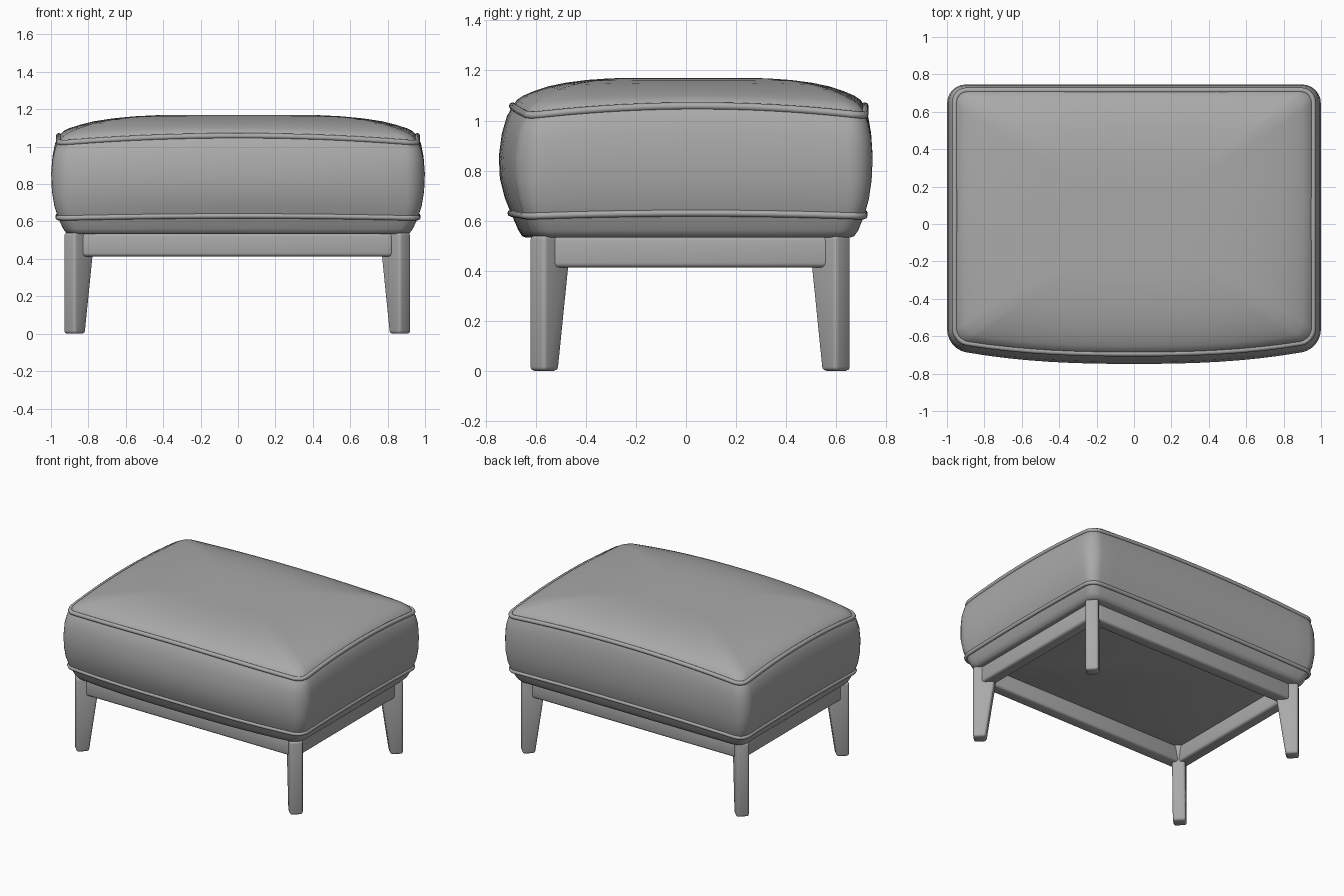
import bpy, bmesh, math
from mathutils import Vector

if "Cube" in bpy.data.objects:
    bpy.data.objects.remove(bpy.data.objects["Cube"])

grey = bpy.data.materials.new("warm_grey")
grey.diffuse_color = (0.40, 0.40, 0.40, 1)
grey.use_nodes = True
grey.node_tree.nodes["Principled BSDF"].inputs["Base Color"].default_value = grey.diffuse_color


def finish(name, bm, angle=40, bevel=0):
    bmesh.ops.recalc_face_normals(bm, faces=bm.faces)
    me = bpy.data.meshes.new(name)
    bm.to_mesh(me)
    bm.free()
    me.materials.append(grey)
    ob = bpy.data.objects.new(name, me)
    bpy.context.collection.objects.link(ob)
    bpy.ops.object.select_all(action='DESELECT')
    ob.select_set(True)
    bpy.context.view_layer.objects.active = ob
    if bevel:
        mod = ob.modifiers.new("round", 'BEVEL')
        mod.width, mod.segments, mod.limit_method = bevel, 3, 'ANGLE'
        bpy.ops.object.modifier_apply(modifier="round")
    bpy.ops.object.shade_smooth_by_angle(angle=math.radians(angle))
    return ob


def outline(z, hx, back, front, bow, r, arch=0.0):
    """Rounded rectangle whose front edge bows out and whose edges arch up."""
    pts = []
    corners = [(hx - r, back - r, 0), (-hx + r, back - r, 90),
               (-hx + r, front + r, 180), (hx - r, front + r, 270)]
    for i, (cx, cy, a0) in enumerate(corners):
        for k in range(7):
            a = math.radians(a0 + 15 * k)
            pts.append((cx + r * math.cos(a), cy + r * math.sin(a)))
        nx, ny, na = corners[(i + 1) % 4]
        p = pts[-1]
        a = math.radians(na)
        q = (nx + r * math.cos(a), ny + r * math.sin(a))
        for k in range(1, 16):
            t = k / 16
            pts.append((p[0] + (q[0] - p[0]) * t, p[1] + (q[1] - p[1]) * t))
    cy, hy = (back + front) / 2, (back - front) / 2
    out = []
    for x, y in pts:
        u, v = min(1, abs(x) / hx), min(1, abs(y - cy) / hy)
        lift = arch * (1 - min(u, v) ** 2)
        if y < cy:
            y -= bow * (1 - u ** 2.5) * v
        out.append(Vector((x, y, z + lift)))
    return out


# Upholstered cushion: stacked outlines, then a domed top
low_seam = outline(0.618, 0.962, 0.712, -0.635, 0.065, 0.07, 0.012)
top_seam = outline(1.018, 0.958, 0.715, -0.625, 0.068, 0.065, 0.040)
rings = [
    outline(0.532, 0.900, 0.655, -0.590, 0.050, 0.07),
    outline(0.538, 0.918, 0.672, -0.603, 0.052, 0.07),
    outline(0.560, 0.935, 0.688, -0.615, 0.055, 0.07, 0.002),
    low_seam,
    outline(0.680, 0.982, 0.730, -0.652, 0.072, 0.08, 0.010),
    outline(0.760, 0.995, 0.742, -0.664, 0.080, 0.09, 0.008),
    outline(0.850, 0.999, 0.746, -0.667, 0.081, 0.10, 0.008),
    outline(0.930, 0.992, 0.740, -0.658, 0.078, 0.09, 0.018),
    outline(0.985, 0.978, 0.728, -0.643, 0.073, 0.08, 0.032),
    top_seam,
]
mid = Vector((0, 0.01, 0))
for s, g in [(0.975, 0.22), (0.94, 0.37), (0.88, 0.53), (0.80, 0.70), (0.70, 0.83),
             (0.58, 0.93), (0.44, 0.99), (0.25, 1.0), (0.1, 1.0)]:
    rings.append([Vector((mid.x + (p.x - mid.x) * s, mid.y + (p.y - mid.y) * s,
                          p.z + (1.17 - p.z) * g)) for p in top_seam])
bm = bmesh.new()
loops = [[bm.verts.new(p) for p in ring] for ring in rings]
n = len(loops[0])
for a, b in zip(loops, loops[1:]):
    for i in range(n):
        j = (i + 1) % n
        bm.faces.new((a[i], a[j], b[j], b[i]))
bm.faces.new(loops[0])
bm.faces.new(loops[-1])
finish("cushion", bm, 50)


# Piping cords along both seams
def piping(name, path, radius, sides=8):
    bm = bmesh.new()
    n = len(path)
    loops = []
    for i, p in enumerate(path):
        tangent = (path[(i + 1) % n] - path[i - 1]).normalized()
        side = tangent.cross(Vector((0, 0, 1))).normalized()
        up = side.cross(tangent)
        loops.append([bm.verts.new(p + radius * (side * math.cos(a) + up * math.sin(a)))
                      for a in (2 * math.pi * k / sides for k in range(sides))])
    for i in range(n):
        a, b = loops[i], loops[(i + 1) % n]
        for k in range(sides):
            m = (k + 1) % sides
            bm.faces.new((a[k], a[m], b[m], b[k]))
    finish(name, bm, 60)


piping("top_piping", top_seam, 0.015)
piping("lower_piping", low_seam, 0.014)


# Legs: blades set diagonally, tapering on the inner edge only
def leg(name, ax, ay):
    out = Vector((math.copysign(1, ax), math.copysign(1, ay), 0)).normalized()
    side = Vector((-out.y, out.x, 0))
    bm = bmesh.new()
    rows = []
    for z, depth in ((0, 0.085), (0.54, 0.162)):
        rows.append([bm.verts.new(Vector((ax, ay, z)) - out * d + side * w)
                     for d, w in ((0, -0.044), (0, 0.044), (depth, 0.044), (depth, -0.044))])
    for i in range(4):
        j = (i + 1) % 4
        bm.faces.new((rows[0][i], rows[0][j], rows[1][j], rows[1][i]))
    bm.faces.new(rows[0])
    bm.faces.new(rows[1])
    finish(name, bm, 40, 0.016)


for sx, tx in ((-1, "left"), (1, "right")):
    leg("front_leg_" + tx, sx * 0.900 - 0.004, -0.597)
    leg("back_leg_" + tx, sx * 0.900 - 0.004, 0.630)


# Rails between the legs
def rail(name, x0, x1, y0, y1):
    bm = bmesh.new()
    bmesh.ops.create_cube(bm, size=1)
    for v in bm.verts:
        v.co = Vector((x0 if v.co.x < 0 else x1, y0 if v.co.y < 0 else y1,
                       0.413 if v.co.z < 0 else 0.537))
    finish(name, bm, 40, 0.018)


rail("front_rail", -0.835, 0.827, -0.587, -0.497)
rail("back_rail", -0.835, 0.827, 0.530, 0.620)
rail("side_rail_left", -0.893, -0.803, -0.552, 0.585)
rail("side_rail_right", 0.795, 0.885, -0.552, 0.585)
